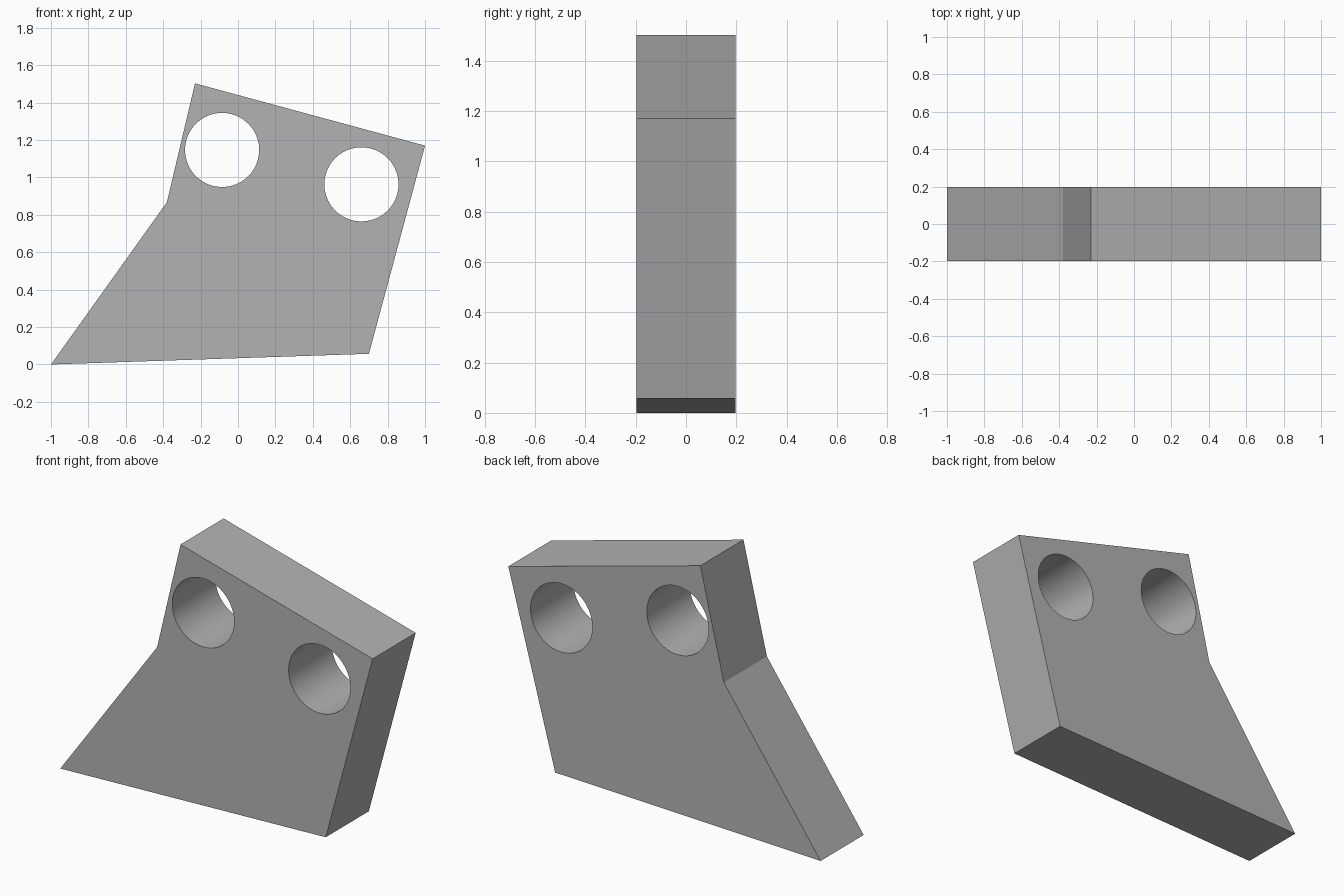
import bpy
import bmesh
import math

cube = bpy.data.objects.get("Cube")
if cube:
    bpy.data.objects.remove(cube, do_unlink=True)

HALF_DEPTH = 0.197
HOLE_RADIUS = 0.198
OUTLINE = [(-1, 0), (0.70, 0.057), (1, 1.17), (-0.23, 1.503), (-0.38, 0.868)]
HOLES = [(-0.085, 1.147), (0.66, 0.963)]

grey = bpy.data.materials.new("plain grey")
grey.use_nodes = True
colour = (0.45, 0.45, 0.45, 1)
grey.diffuse_color = colour
grey.node_tree.nodes["Principled BSDF"].inputs["Base Color"].default_value = colour

# Slanted plate: outline extruded from front to back
bm = bmesh.new()
face = bm.faces.new([bm.verts.new((x, -HALF_DEPTH, z)) for x, z in OUTLINE])
back = bmesh.ops.extrude_face_region(bm, geom=[face])
moved = [v for v in back["geom"] if isinstance(v, bmesh.types.BMVert)]
bmesh.ops.translate(bm, vec=(0, 2 * HALF_DEPTH, 0), verts=moved)
bmesh.ops.recalc_face_normals(bm, faces=bm.faces)
mesh = bpy.data.meshes.new("bracket_plate")
bm.to_mesh(mesh)
bm.free()
mesh.materials.append(grey)
plate = bpy.data.objects.new("bracket_plate", mesh)
bpy.context.collection.objects.link(plate)

# Two round through holes
cutters = []
for x, z in HOLES:
    bpy.ops.mesh.primitive_cylinder_add(vertices=96, radius=HOLE_RADIUS, depth=1,
                                        location=(x, 0, z), rotation=(math.pi / 2, 0, 0))
    cutter = bpy.context.object
    cutter.name = "hole_cutter"
    cutter.hide_render = True
    cutter.data.materials.append(grey)
    cutters.append(cutter)
    cut = plate.modifiers.new("hole", "BOOLEAN")
    cut.operation = "DIFFERENCE"
    cut.solver = "EXACT"
    cut.object = cutter

# Apply the cuts, drop the cutters, smooth the bores
bpy.ops.object.select_all(action="DESELECT")
plate.select_set(True)
bpy.context.view_layer.objects.active = plate
for name in [m.name for m in plate.modifiers]:
    bpy.ops.object.modifier_apply(modifier=name)
for cutter in cutters:
    bpy.data.objects.remove(cutter, do_unlink=True)
bpy.ops.object.shade_smooth_by_angle(angle=math.radians(20))
